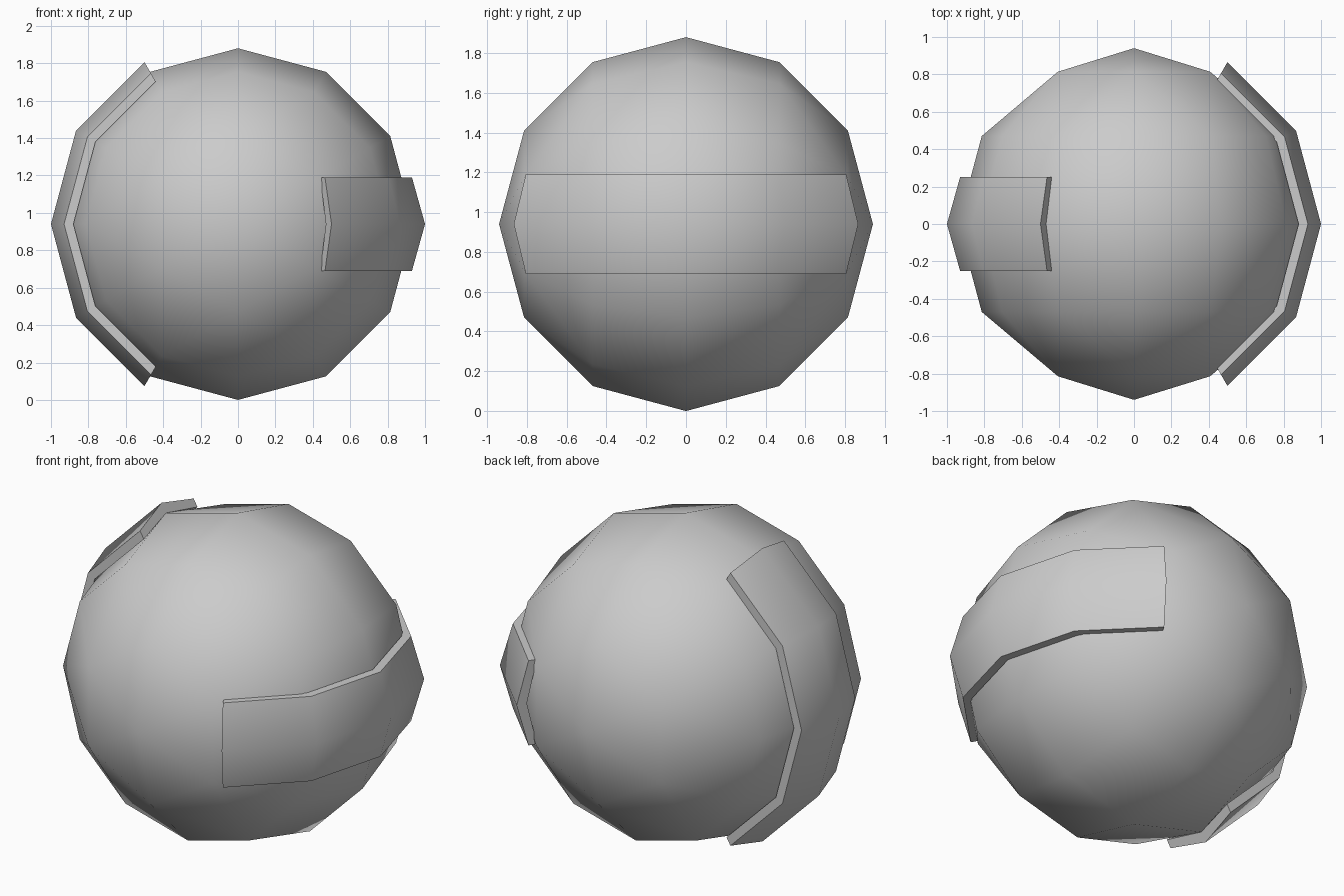
import bpy, bmesh, math
from mathutils import Matrix, Vector

if "Cube" in bpy.data.objects:
    bpy.data.objects.remove(bpy.data.objects["Cube"])

R = 0.94           # ball radius, also height of its centre
CENTRE = Vector((0, 0, R))


def finish(bm, name):
    bmesh.ops.recalc_face_normals(bm, faces=bm.faces)
    for f in bm.faces:
        f.smooth = True
    me = bpy.data.meshes.new(name)
    bm.to_mesh(me)
    bm.free()
    ob = bpy.data.objects.new(name, me)
    ob.location = CENTRE
    bpy.context.collection.objects.link(ob)
    return ob


def ball():
    # Low-poly ball with poles on the y axis; the rings next to the poles have only 6 points
    bm = bmesh.new()

    def ring(lat, n, start):
        y, r = R * math.sin(math.radians(lat)), R * math.cos(math.radians(lat))
        angs = [math.radians(start) + math.tau * i / n for i in range(n)]
        return [bm.verts.new((r * math.cos(a), y, r * math.sin(a))) for a in angs]

    equator = ring(0, 12, 30)
    for s in (-1, 1):
        mid, cap = ring(30 * s, 12, 30), ring(60 * s, 6, 30)
        pole = bm.verts.new((0, R * s, 0))
        for i in range(12):
            j = (i + 1) % 12
            bm.faces.new((equator[i], equator[j], mid[j], mid[i]))
        for i in range(6):
            c, d = cap[i], cap[(i + 1) % 6]
            a, b, e = mid[2 * i], mid[2 * i + 1], mid[(2 * i + 2) % 12]
            bm.faces.new((a, b, c))
            bm.faces.new((b, d, c))
            bm.faces.new((b, e, d))
            bm.faces.new((c, d, pole))
    finish(bm, "ball")


def band(name, turn):
    # Shallow roof-shaped section swept round 120 degrees
    section = [(0.93, -0.25), (1.0, 0), (0.93, 0.25), (0.88, 0.25), (0.94, 0), (0.88, -0.25)]
    bm = bmesh.new()
    loops = []
    for deg in (-60, -30, 0, 30, 60):
        a = math.radians(deg)
        loops.append([bm.verts.new((r * math.cos(a), r * math.sin(a), z)) for r, z in section])
    for p, q in zip(loops, loops[1:]):
        for i in range(6):
            j = (i + 1) % 6
            bm.faces.new((p[i], p[j], q[j], q[i]))
    for e in (loops[0], loops[-1]):
        bm.faces.new((e[0], e[1], e[4], e[5]))
        bm.faces.new((e[1], e[2], e[3], e[4]))
    bmesh.ops.transform(bm, matrix=turn, verts=bm.verts)
    ob = finish(bm, name)
    bpy.ops.object.select_all(action='DESELECT')
    ob.select_set(True)
    bpy.context.view_layer.objects.active = ob
    bpy.ops.object.shade_smooth_by_angle(angle=math.radians(50))


ball()
# Horizontal band on the right, upright band on the left
band("right_band", Matrix.Identity(4))
band("left_band", Matrix.Rotation(math.pi, 4, 'Z') @ Matrix.Rotation(math.pi / 2, 4, 'X'))
